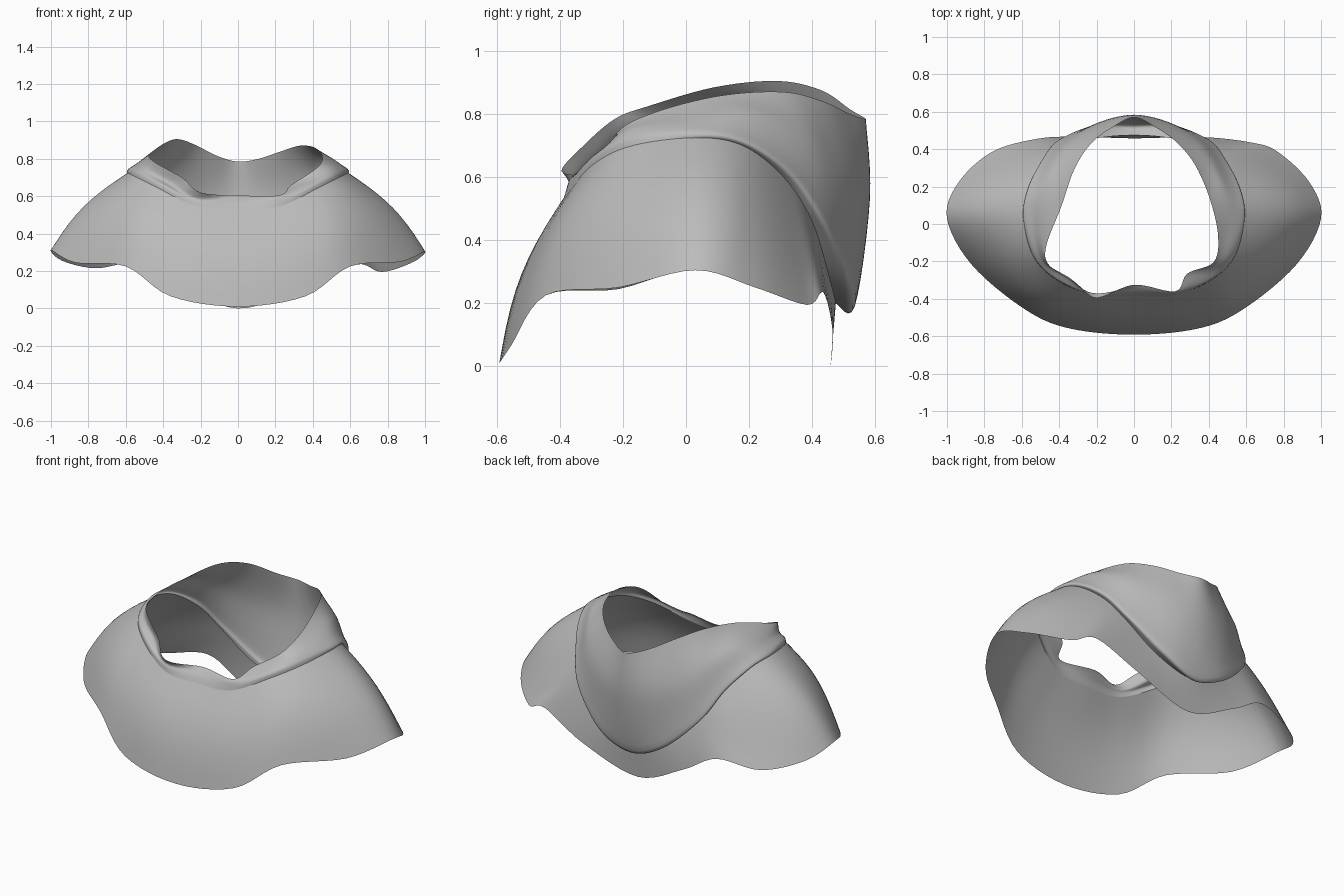
import bpy, bmesh, math
from mathutils import Vector

if "Cube" in bpy.data.objects:
    bpy.data.objects.remove(bpy.data.objects["Cube"])

# Guide curves: right half of each ring, from front centre round to back centre
hem = [(0, -.592, .01), (.36, -.555, .065), (.60, -.445, .225), (.87, -.215, .25), (1, .03, .305),
       (.94, .22, .25), (.77, .385, .195), (.63, .435, .235), (.36, .465, .11), (0, .458, 0)]
# The left hem has its rear step closer to the middle
hem_left = [(0, -.592, .01), (.36, -.555, .065), (.60, -.445, .225), (.87, -.215, .245),
            (1, .03, .312), (.94, .22, .255), (.76, .385, .215), (.52, .455, .245),
            (.31, .467, .13), (0, .458, 0)]
seam = [(0, -.385, .53), (.22, -.38, .545), (.42, -.295, .64), (.54, -.17, .70), (.59, .03, .725),
        (.56, .18, .70), (.48, .31, .60), (.40, .40, .46), (.22, .455, .28), (0, .475, .20)]
fold = [(0, -.367, .563), (.22, -.375, .57), (.41, -.295, .665), (.53, -.175, .725),
        (.58, .03, .75), (.55, .19, .73), (.48, .345, .62), (.39, .455, .45), (.20, .53, .27),
        (0, .535, .19)]
hood = [(0, -.345, .587), (.22, -.37, .59), (.36, -.28, .67), (.49, -.185, .75), (.525, .02, .785),
        (.47, .21, .805), (.40, .37, .735), (.32, .465, .64), (.17, .55, .56), (0, .583, .53)]
rim = [(0, -.325, .605), (.22, -.36, .605), (.285, -.265, .66), (.425, -.205, .755),
       (.45, -.07, .815), (.41, .12, .86), (.33, .31, .87), (.23, .435, .84), (.11, .52, .80),
       (0, .57, .785)]
# The neck edge differs on the left: higher, with a sharper front notch
rim_left = [(0, -.325, .605), (.2, -.395, .62), (.3, -.325, .70), (.45, -.225, .785),
            (.47, -.12, .825), (.39, .09, .885), (.32, .29, .905), (.23, .43, .875),
            (.11, .52, .815), (0, .57, .785)]


def spline(pts, steps, closed):
    """Catmull-Rom curve through the points."""
    n = len(pts)
    get = (lambda i: pts[i % n]) if closed else (lambda i: pts[max(0, min(n - 1, i))])
    out = []
    for i in range(n if closed else n - 1):
        a, b, c, d = (get(i + k) for k in (-1, 0, 1, 2))
        for s in range(steps):
            t = s / steps
            out.append(b + (c - a) * t / 2 + (2 * a - 5 * b + 4 * c - d) * t * t / 2
                       + (3 * b - a - 3 * c + d) * t ** 3 / 2)
    if not closed:
        out.append(pts[-1].copy())
    return out


def ring(half, other=None):
    """Join a right half ring with a mirrored left half and smooth it."""
    right = [Vector(p) for p in half]
    left = [Vector((-p[0], p[1], p[2])) for p in (other or half)[-2:0:-1]]
    return spline(right + left, 6, True)


def bulged(a, b, t):
    """Point between hem and seam, pushed outwards to round the cape."""
    p = a.lerp(b, t)
    out = Vector((p.x, p.y, 0)).normalized() + Vector((0, 0, .7))
    back = max(0, min(1, (p.y - .15) / .25))
    return p + out * .033 * math.sin(math.pi * t) * (1 - back)


def loft(name, columns, mat):
    """Skin a closed run of columns into an open tube."""
    bm = bmesh.new()
    grid = [[bm.verts.new(p) for p in col] for col in columns]
    for i, col in enumerate(grid):
        nxt = grid[(i + 1) % len(grid)]
        for j in range(len(col) - 1):
            bm.faces.new((col[j], nxt[j], nxt[j + 1], col[j + 1]))
    for f in bm.faces:
        f.smooth = True
    me = bpy.data.meshes.new(name)
    bm.to_mesh(me)
    bm.free()
    me.materials.append(mat)
    ob = bpy.data.objects.new(name, me)
    bpy.context.collection.objects.link(ob)
    return ob


cloth = bpy.data.materials.new("grey_cloth")
cloth.diffuse_color = (.5, .5, .5, 1)
cloth.use_nodes = True
cloth.node_tree.nodes["Principled BSDF"].inputs["Base Color"].default_value = cloth.diffuse_color

hem_r, seam_r = ring(hem, hem_left), ring(seam)
hood_rings = [seam_r, ring(fold), ring(hood), ring(rim, rim_left)]

# Shoulder cape from hem to seam
loft("shoulder_cape", [[bulged(a, b, k / 10) for k in range(11)]
                       for a, b in zip(hem_r, seam_r)], cloth)

# Lowered hood and collar, with a soft drape roll and valley along its sides
columns = []
for pts in zip(*hood_rings):
    col = spline(list(pts), 6, False)
    for k, p in enumerate(col):
        u = k / (len(col) - 1)
        side = max(0, min(1, abs(p.x) / .2)) * max(0, min(1, (p.y + .05) / .3))
        push = .014 * math.sin(u * math.pi * 3) * side * (1 - u)
        p += Vector((p.x, p.y, 0)).normalized() * push
    columns.append(col)
loft("hood", columns, cloth)
